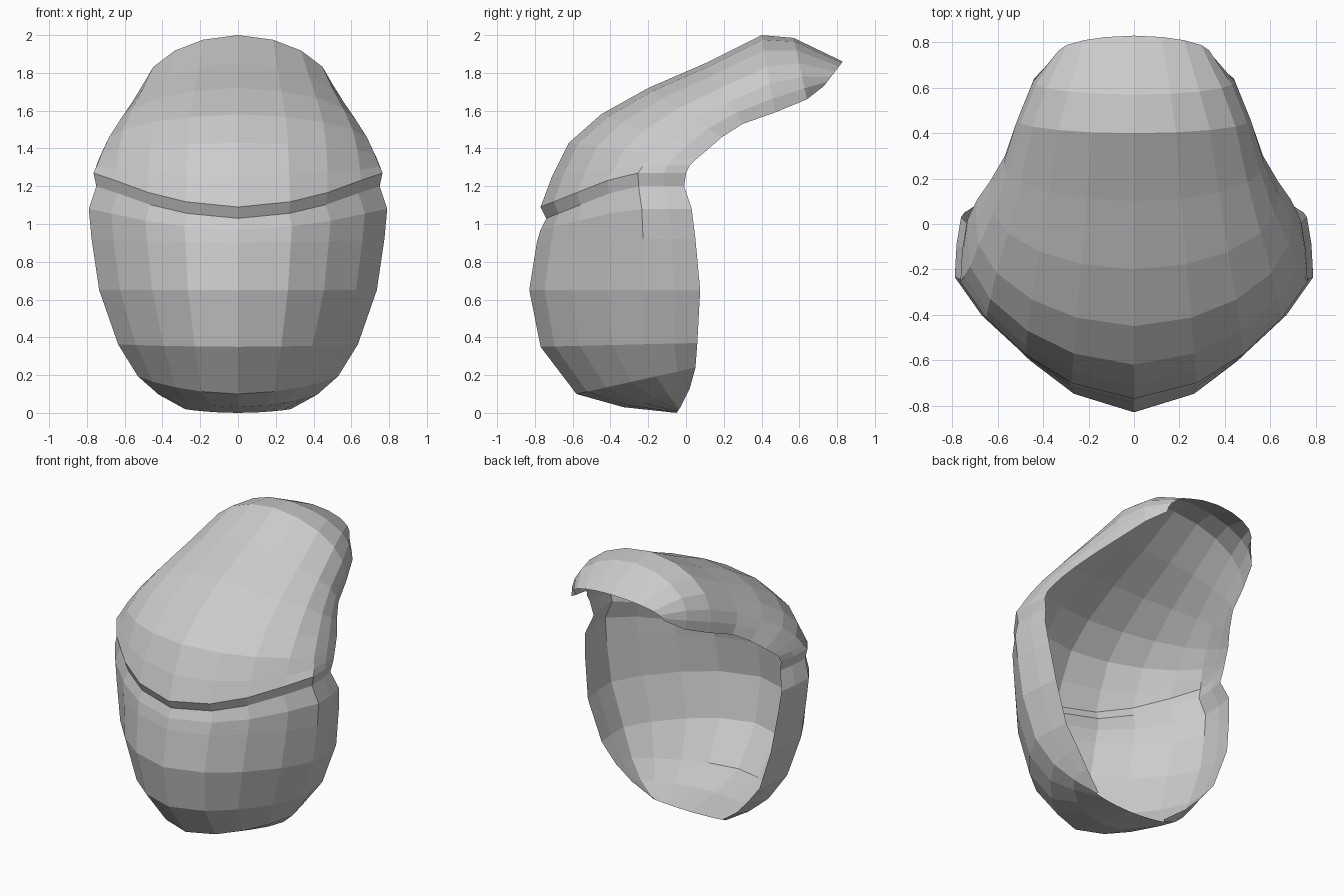
import bpy

cube = bpy.data.objects.get("Cube")
if cube:
    bpy.data.objects.remove(cube, do_unlink=True)

grey = bpy.data.materials.new("plain_grey")
grey.use_nodes = True
COLOUR = (0.6, 0.6, 0.6, 1)
grey.diffuse_color = COLOUR
grey.node_tree.nodes["Principled BSDF"].inputs["Base Color"].default_value = COLOUR

# Half cross-sections: share of the width, share of the way from front to rim
POINTED = [(0, 0), (.36, .09), (.62, .25), (.85, .46), (1, .67), (.99, .85), (.965, 1)]
ROUND = [(0, 0), (.36, .06), (.65, .20), (.87, .41), (.97, .63), (1, .82), (.99, 1)]

# Rows: front y, front z, half width, rim y, rim z, how fast z reaches the rim height
JAW = [(-.05, 0, .28, -.03, .03, 1),
       (-.33, .03, .42, .02, .13, 1),
       (-.58, .10, .53, .05, .24, 1),
       (-.77, .35, .635, .06, .37, 1),
       (-.83, .65, .735, .075, .65, 1),
       (-.79, .90, .775, .05, .92, 1.5),
       (-.77, .97, .79, .03, 1.08, 1.7)]
GROOVE = [(-.74, 1.03, .75, -.01, 1.20, 1.7)]
HOOD = [(-.77, 1.09, .765, 0, 1.27, 1.7),
        (-.71, 1.25, .755, .02, 1.31, 1.4),
        (-.62, 1.43, .735, .05, 1.34, 1),
        (-.45, 1.58, .70, .11, 1.39, 1),
        (-.20, 1.72, .64, .19, 1.46, 1),
        (.10, 1.85, .575, .30, 1.53, 1),
        (.40, 2.0, .515, .47, 1.59, 1),
        (.57, 1.985, .445, .64, 1.66, 1),
        (.83, 1.86, .34, .73, 1.73, 1)]


def arch(z):
    """Full cross-section, pointed below the seam and rounding off higher up."""
    t = max(0, min(1, (z - 1.09) / .6))
    half = [(a + (c - a) * t, b + (d - b) * t)
            for (a, b), (c, d) in zip(POINTED, ROUND)]
    return [(-w, d) for w, d in reversed(half[1:])] + half


def shell(name, rows):
    """Loft a thin open sheet through the rows."""
    verts = [(w * half, fy + (ry - fy) * d, fz + (rz - fz) * min(1, d * rate))
             for fy, fz, half, ry, rz, rate in rows for w, d in arch(fz)]
    n = len(verts) // len(rows)
    faces = [(i * n + j, i * n + j + 1, (i + 1) * n + j + 1, (i + 1) * n + j)
             for i in range(len(rows) - 1) for j in range(n - 1)]
    mesh = bpy.data.meshes.new(name)
    mesh.from_pydata(verts, [], faces)
    mesh.materials.append(grey)
    obj = bpy.data.objects.new(name, mesh)
    bpy.context.collection.objects.link(obj)


# Lower bowl, recessed seam and the swept-back upper hood
shell("lower_jaw", JAW)
shell("seam_groove", JAW[-1:] + GROOVE + HOOD[:1])
shell("upper_hood", HOOD)
